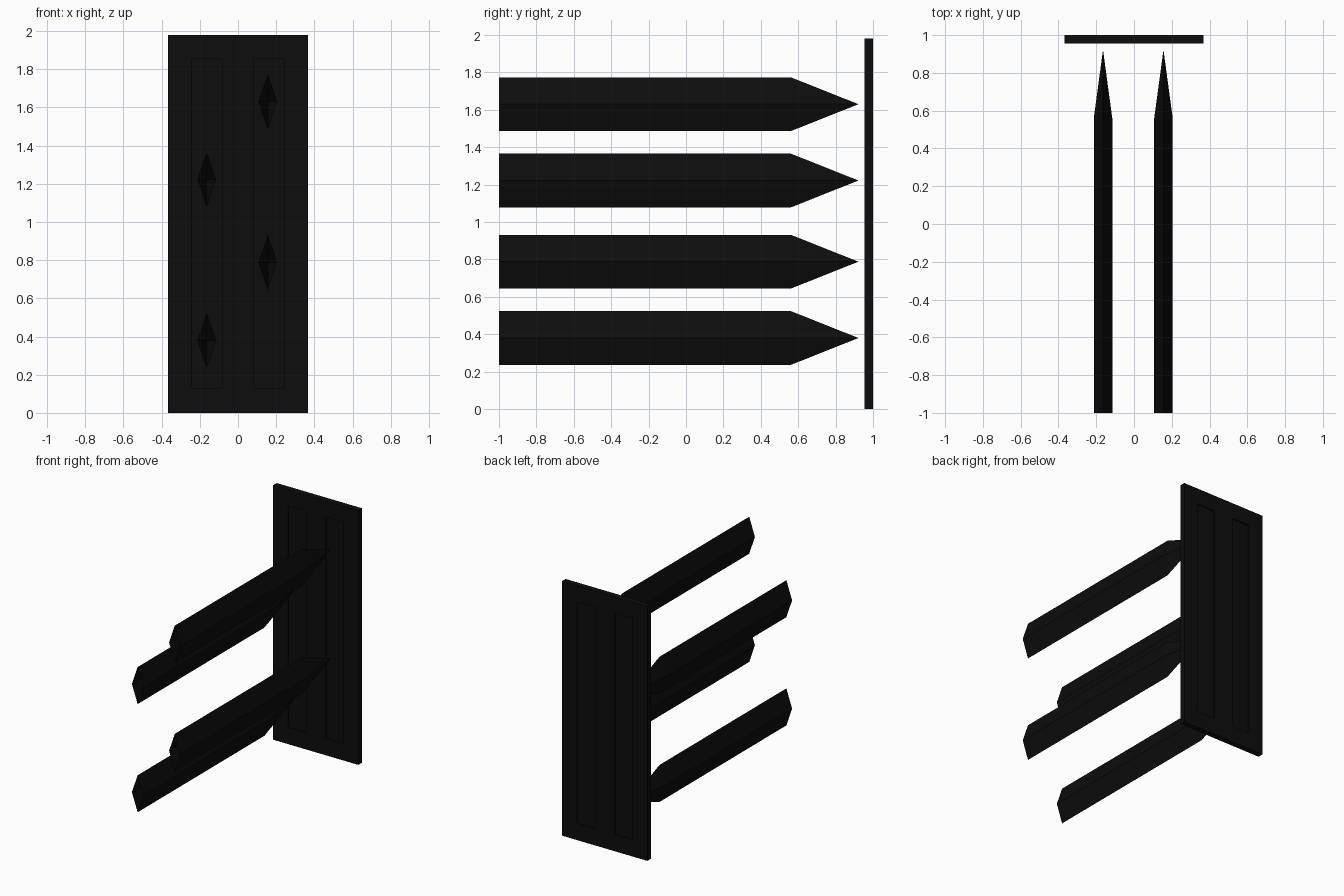
import bpy
import bmesh

cube = bpy.data.objects.get("Cube")
if cube:
    bpy.data.objects.remove(cube, do_unlink=True)

# Single near-black finish
black = bpy.data.materials.new("matte black")
black.use_nodes = True
colour = (0.004, 0.004, 0.004, 1)
black.diffuse_color = colour
black.node_tree.nodes["Principled BSDF"].inputs["Base Color"].default_value = colour


def add_object(name, bm):
    bmesh.ops.recalc_face_normals(bm, faces=bm.faces)
    mesh = bpy.data.meshes.new(name)
    bm.to_mesh(mesh)
    bm.free()
    mesh.materials.append(black)
    obj = bpy.data.objects.new(name, mesh)
    bpy.context.collection.objects.link(obj)
    return obj


# Back panel: two sheets of grid cells, joined round the rim
XS = (-0.367, -0.24, -0.085, 0.085, 0.24, 0.367)
ZS = (0, 0.13, 1.855, 1.98)
FRONT, BACK, DEPTH = 0.955, 1.0, 0.01


def build_panel():
    bm = bmesh.new()
    recesses = []
    rims = []
    for y in (FRONT, BACK):
        grid = [[bm.verts.new((x, y, z)) for z in ZS] for x in XS]
        for i in range(len(XS) - 1):
            for j in range(len(ZS) - 1):
                face = bm.faces.new((grid[i][j], grid[i + 1][j],
                                     grid[i + 1][j + 1], grid[i][j + 1]))
                if j == 1 and i in (1, 3):
                    recesses.append((face, DEPTH if y == FRONT else -DEPTH))
        rims.append([e for e in bm.edges if e.is_boundary
                     and all(abs(v.co.y - y) < 1e-4 for v in e.verts)])
    bmesh.ops.bridge_loops(bm, edges=rims[0] + rims[1])
    # Long sunken channels on both sides
    for face, shift in recesses:
        result = bmesh.ops.extrude_discrete_faces(bm, faces=[face])
        inner = result["faces"][0]
        bmesh.ops.translate(bm, verts=inner.verts, vec=(0, shift, 0))
    return add_object("back_panel", bm)


# Spike: diamond tube, open at the rear, tapering to a point
def build_spike(name, x, z):
    bm = bmesh.new()
    section = ((0.049, 0), (0, 0.144), (-0.049, 0), (0, -0.144))
    rear, shoulder = [[bm.verts.new((x + dx, y, z + dz)) for dx, dz in section]
                      for y in (-1, 0.56)]
    tip = bm.verts.new((x, 0.922, z))
    for i in range(4):
        k = (i + 1) % 4
        bm.faces.new((rear[i], rear[k], shoulder[k], shoulder[i]))
        bm.faces.new((shoulder[i], shoulder[k], tip))
    return add_object(name, bm)


build_panel()
for name, x, z in (("left_upper_spike", 0.156, 1.63),
                   ("right_upper_spike", -0.164, 1.222),
                   ("left_lower_spike", 0.156, 0.788),
                   ("right_lower_spike", -0.164, 0.38)):
    build_spike(name, x, z)
